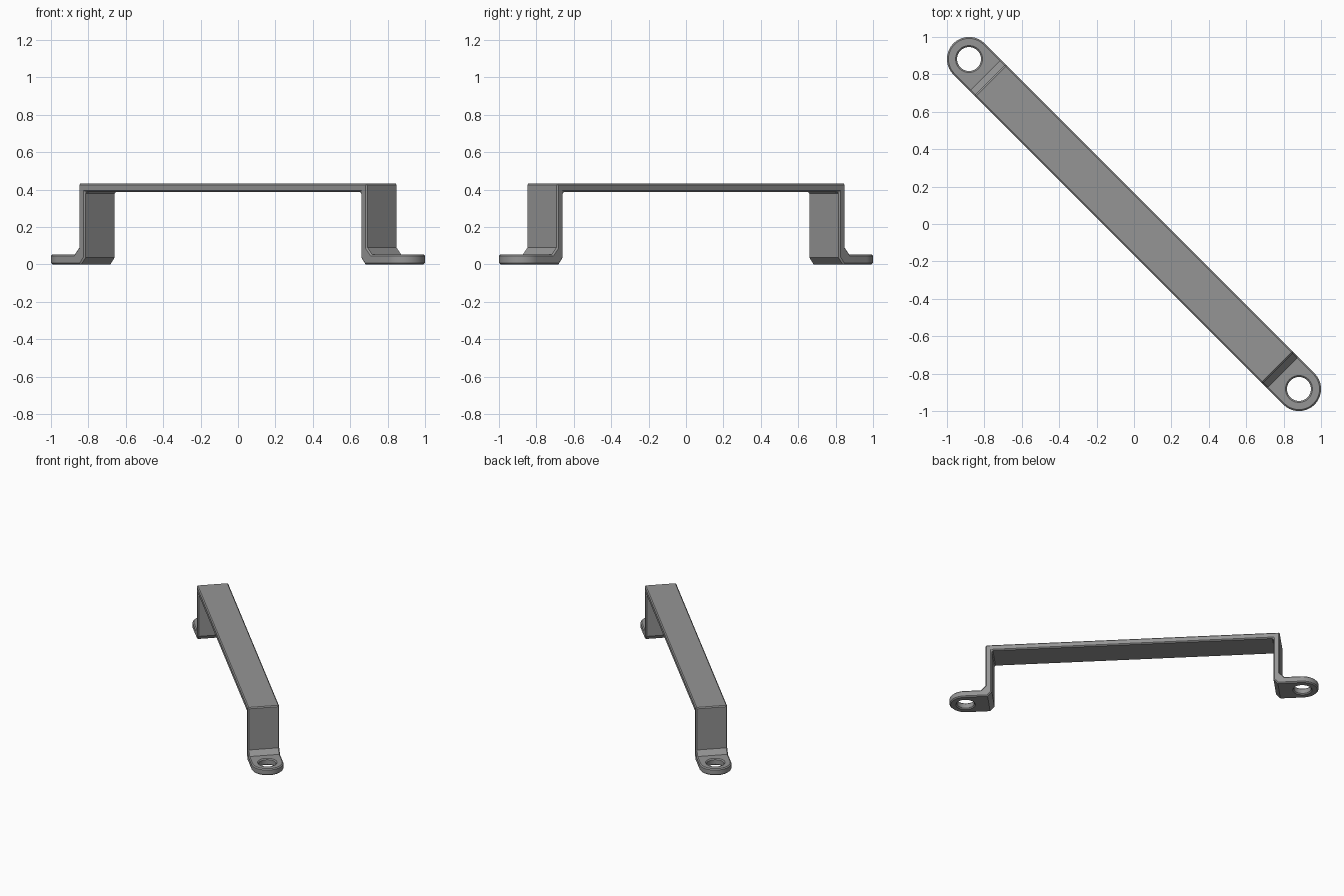
import bpy, bmesh, math
from mathutils import Matrix

cube = bpy.data.objects.get("Cube")
if cube:
    bpy.data.objects.remove(cube, do_unlink=True)

HALF_WIDTH = 0.118                      # half the strap width, also the lug radius
HOLE_R = 0.064
LUG = 0.882 * math.sqrt(2)              # lug centre along the strap
TURN = Matrix.Rotation(-math.pi / 4, 4, 'Z')

grey = bpy.data.materials.new("grey metal")
grey.use_nodes = True
grey.diffuse_color = (0.3, 0.3, 0.3, 1)
grey.node_tree.nodes["Principled BSDF"].inputs["Base Color"].default_value = (0.3, 0.3, 0.3, 1)


def prism(name, points, offset):
    """Extrude a closed outline by the offset vector."""
    bm = bmesh.new()
    face = bm.faces.new([bm.verts.new(p) for p in points])
    ext = bmesh.ops.extrude_face_region(bm, geom=[face])
    moved = [g for g in ext["geom"] if isinstance(g, bmesh.types.BMVert)]
    bmesh.ops.translate(bm, verts=moved, vec=offset)
    bmesh.ops.recalc_face_normals(bm, faces=bm.faces)
    mesh = bpy.data.meshes.new(name)
    bm.to_mesh(mesh)
    bm.free()
    mesh.materials.append(grey)
    obj = bpy.data.objects.new(name, mesh)
    bpy.context.collection.objects.link(obj)
    return obj


def arc(cx, r, start, end, steps):
    return [(cx + r * math.cos(start + (end - start) * i / steps),
             r * math.sin(start + (end - start) * i / steps), -0.2)
            for i in range(steps + 1)]


# Bent strap: half of the side profile, mirrored to the other end
top_half = [(1.089, 0.433), (1.089, 0.09), (1.124, 0.053), (1.5, 0.053)]
under_half = [(1.5, 0), (1.075, 0), (1.043, 0.036), (1.043, 0.386)]
half = top_half + under_half
profile = half + [(-u, z) for u, z in reversed(half)]
handle = prism("pull_handle", [(u, -0.3, z) for u, z in profile], (0, 0.6, 0))

# Round-ended outline trims the strap, round cutters drill the screw holes
q = math.pi / 2
outline = arc(LUG, HALF_WIDTH, -q, q, 32) + arc(-LUG, HALF_WIDTH, q, 3 * q, 32)
cutters = [("INTERSECT", prism("outline_cutter", outline, (0, 0, 1)))]
for side in (-1, 1):
    ring = arc(side * LUG, HOLE_R, 0, 4 * q, 40)[:-1]
    cutters.append(("DIFFERENCE", prism("hole_cutter", ring, (0, 0, 0.4))))

for operation, cutter in cutters:
    cutter.hide_render = True
    mod = handle.modifiers.new("cut", 'BOOLEAN')
    mod.operation = operation
    mod.solver = 'EXACT'
    mod.object = cutter

# Small chamfer on the sharp edges
bevel = handle.modifiers.new("chamfer", 'BEVEL')
bevel.width = 0.008
bevel.segments = 1
bevel.limit_method = 'ANGLE'
bevel.angle_limit = math.radians(60)

# Bake the shape and turn it onto the diagonal
graph = bpy.context.evaluated_depsgraph_get()
mesh = bpy.data.meshes.new_from_object(handle.evaluated_get(graph))
handle.modifiers.clear()
handle.data = mesh
mesh.transform(TURN)
for _, cutter in cutters:
    bpy.data.objects.remove(cutter, do_unlink=True)

bpy.ops.object.select_all(action='DESELECT')
handle.select_set(True)
bpy.context.view_layer.objects.active = handle
bpy.ops.object.shade_smooth_by_angle(angle=math.radians(30))
